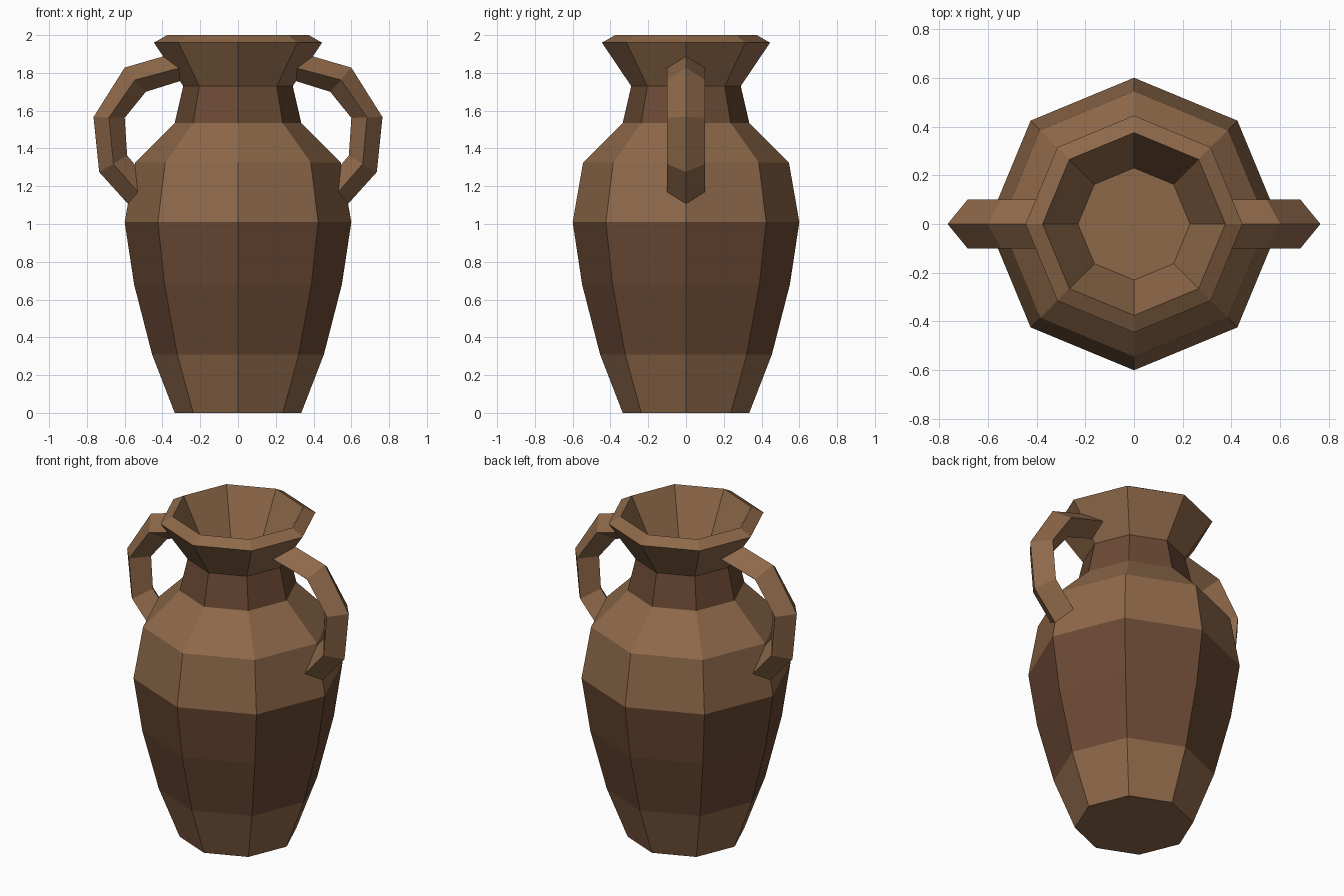
import bpy, bmesh, math

if "Cube" in bpy.data.objects:
    bpy.data.objects.remove(bpy.data.objects["Cube"])


def material(name, rgb):
    m = bpy.data.materials.new(name)
    m.diffuse_color = (*rgb, 1.0)
    m.use_nodes = True
    m.node_tree.nodes["Principled BSDF"].inputs["Base Color"].default_value = m.diffuse_color
    return m


LIGHT = material("light_clay", (0.27, 0.14, 0.068))
DARK = material("dark_clay", (0.145, 0.066, 0.034))


def loft(name, rings, mats, dark_bands=()):
    """Skin a list of closed rings, cap both ends, and colour chosen bands dark."""
    bm = bmesh.new()
    loops = [[bm.verts.new(p) for p in ring] for ring in rings]
    n = len(loops[0])
    for band, (a, b) in enumerate(zip(loops, loops[1:])):
        for i in range(n):
            j = (i + 1) % n
            f = bm.faces.new((a[i], a[j], b[j], b[i]))
            f.material_index = 1 if band in dark_bands else 0
    bm.faces.new(loops[0])
    bm.faces.new(loops[-1])
    bmesh.ops.recalc_face_normals(bm, faces=bm.faces)
    mesh = bpy.data.meshes.new(name)
    bm.to_mesh(mesh)
    bm.free()
    for m in mats:
        mesh.materials.append(m)
    obj = bpy.data.objects.new(name, mesh)
    bpy.context.collection.objects.link(obj)
    return obj


# Vase body: eight-sided profile (radius, height), ending in the sunken mouth
profile = [(0.335, 0), (0.455, 0.31), (0.55, 0.68), (0.60, 1.01),
           (0.545, 1.325), (0.335, 1.535), (0.29, 1.73),
           (0.445, 1.96), (0.375, 2.0), (0.23, 1.72)]
rings = [[(r * math.cos(k * math.pi / 4), r * math.sin(k * math.pi / 4), z)
          for k in range(8)] for r, z in profile]
# Dark bands: belly and neck
loft("vase_body", rings, [LIGHT, DARK], dark_bands=(1, 2, 5))

# Handles: diamond section given as outer ridge, side edge, inner ridge (x, z)
stations = [((0.335, 1.905), (0.305, 1.827), (0.28, 1.765)),
            ((0.60, 1.828), (0.545, 1.763), (0.488, 1.70)),
            ((0.765, 1.566), (0.683, 1.564), (0.60, 1.562)),
            ((0.735, 1.275), (0.66, 1.318), (0.587, 1.363)),
            ((0.575, 1.098), (0.525, 1.163), (0.475, 1.23))]
for side, name in ((1, "right_handle"), (-1, "left_handle")):
    sections = [[(side * o[0], 0, o[1]), (side * m[0], 0.1, m[1]),
                 (side * i[0], 0, i[1]), (side * m[0], -0.1, m[1])]
                for o, m, i in stations]
    loft(name, sections, [LIGHT])
